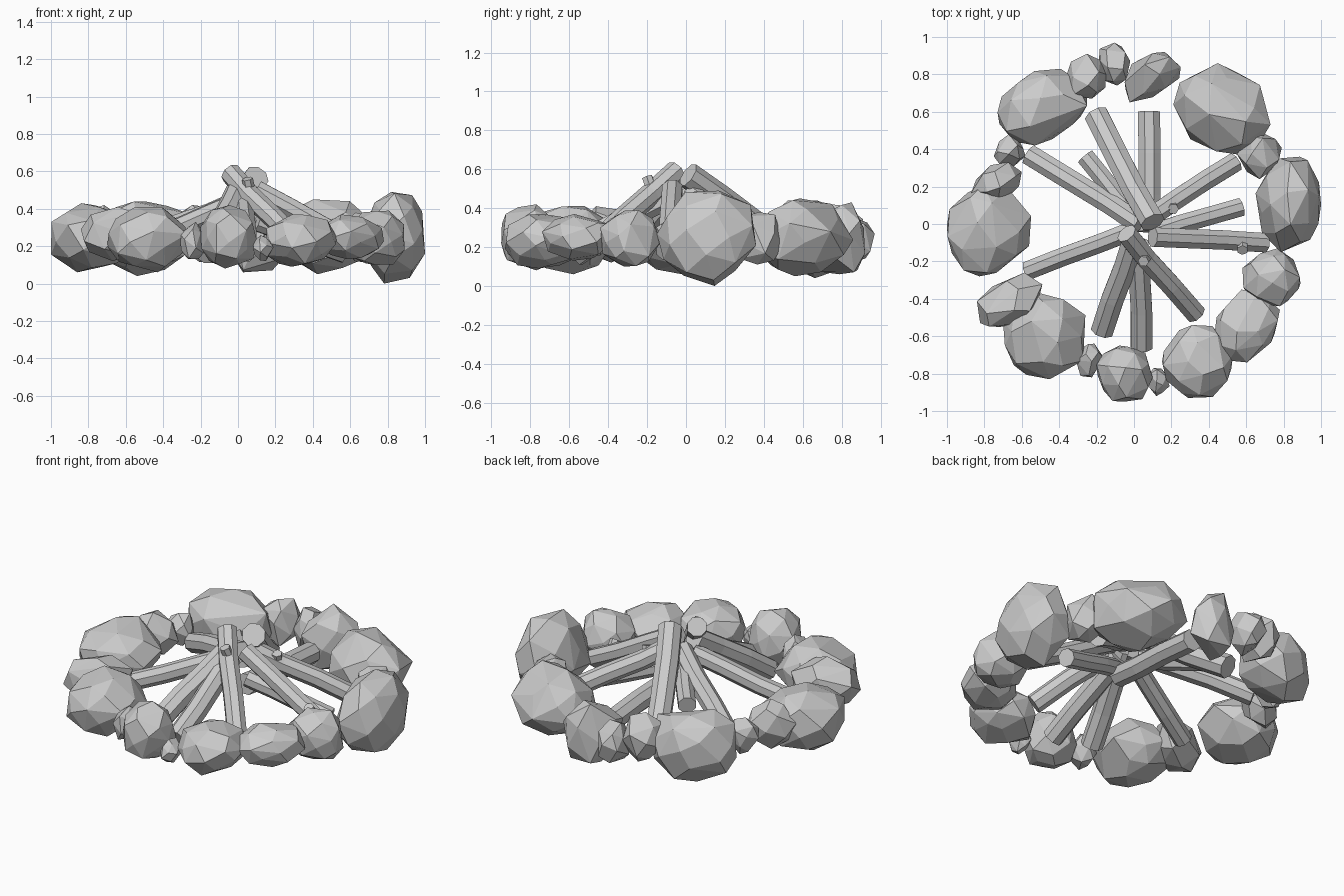
import bpy, bmesh, math, random
from mathutils import Vector, Matrix

random.seed(11)
cube = bpy.data.objects.get("Cube")
if cube:
    bpy.data.objects.remove(cube)

grey = bpy.data.materials.new("stone grey")
grey.use_nodes = True
COLOUR = (0.6, 0.6, 0.6, 1)
grey.diffuse_color = COLOUR
grey.node_tree.nodes["Principled BSDF"].inputs["Base Color"].default_value = COLOUR


def finish(bm, name):
    """Turn a bmesh into a flat-shaded object."""
    bmesh.ops.recalc_face_normals(bm, faces=bm.faces)
    mesh = bpy.data.meshes.new(name)
    bm.to_mesh(mesh)
    bm.free()
    mesh.materials.append(grey)
    obj = bpy.data.objects.new(name, mesh)
    bpy.context.collection.objects.link(obj)
    return obj


def stone(name, low, high, yaw=0, count=30, jitter=0.1):
    """Faceted boulder: hull of jittered sphere points, fitted to a box."""
    turn = Matrix.Rotation(math.radians(yaw), 3, "Z")
    spin = random.uniform(0, math.tau)
    points = []
    for i in range(count):
        z = 1 - 2 * (i + 0.5) / count
        angle = i * math.pi * (3 - math.sqrt(5)) + spin
        r = math.sqrt(1 - z * z)
        p = Vector((r * math.cos(angle), r * math.sin(angle), z))
        p += Vector([random.uniform(-jitter, jitter) for _ in range(3)])
        if yaw:
            p.x *= 1.4
        points.append(turn @ p)
    mins = [min(p[k] for p in points) for k in range(3)]
    maxs = [max(p[k] for p in points) for k in range(3)]
    bm = bmesh.new()
    for p in points:
        bm.verts.new([low[k] + (p[k] - mins[k]) / (maxs[k] - mins[k]) * (high[k] - low[k])
                      for k in range(3)])
    hull = bmesh.ops.convex_hull(bm, input=bm.verts)
    spare = [v for v in hull["geom_interior"] if isinstance(v, bmesh.types.BMVert)]
    bmesh.ops.delete(bm, geom=spare, context="VERTS")
    # Merge nearly flat neighbours into larger facets
    bmesh.ops.dissolve_limit(bm, angle_limit=math.radians(8), verts=bm.verts, edges=bm.edges)
    return finish(bm, name)


def log(name, start, end, radius, sides=8, bend=0.008):
    """Slightly crooked branch lofted through rings from start to end."""
    start, end = Vector(start), Vector(end)
    frame = (end - start).to_track_quat("Z", "Y").to_matrix()
    bm = bmesh.new()
    rings = []
    for t in (0, 0.35, 0.7, 1):
        centre = start.lerp(end, t)
        if 0 < t < 1:
            centre += frame @ Vector((random.uniform(-bend, bend), random.uniform(-bend, bend), 0))
        ring = []
        for s in range(sides):
            a = math.tau * (s + 0.5) / sides
            ring.append(bm.verts.new(centre + frame @ Vector((math.cos(a), math.sin(a), 0)) * radius))
        rings.append(ring)
    for lower, upper in zip(rings, rings[1:]):
        for s in range(sides):
            n = (s + 1) % sides
            bm.faces.new((lower[s], lower[n], upper[n], upper[s]))
    bm.faces.new(rings[0])
    bm.faces.new(rings[-1])
    return finish(bm, name)


# Ring of large stones: low corner, high corner, yaw of the long axis
large = [
    ((-1.0, -0.28, 0.06), (-0.55, 0.21, 0.43), 0),
    ((-0.73, 0.42, 0.04), (-0.25, 0.83, 0.44), 20),
    ((0.21, 0.37, 0.05), (0.73, 0.86, 0.45), -20),
    ((0.65, -0.15, 0.0), (1.0, 0.36, 0.49), 0),
    ((-0.7, -0.83, 0.06), (-0.26, -0.36, 0.41), 0),
    ((0.15, -0.93, 0.09), (0.53, -0.54, 0.37), 0),
    ((0.43, -0.74, 0.13), (0.78, -0.35, 0.37), 70),
    ((-0.2, -0.95, 0.08), (0.1, -0.65, 0.42), 0),
    ((0.58, -0.44, 0.1), (0.89, -0.13, 0.39), 0),
]
for i, (low, high, yaw) in enumerate(large):
    stone(f"large_stone_{i + 1}", low, high, yaw)

# Smaller stones filling the gaps
small = [
    ((-0.87, 0.13, 0.14), (-0.6, 0.33, 0.42), 20),
    ((-0.75, 0.31, 0.15), (-0.58, 0.48, 0.36), 0),
    ((-0.37, 0.67, 0.14), (-0.15, 0.91, 0.42), 0),
    ((-0.19, 0.74, 0.12), (-0.02, 0.97, 0.36), 0),
    ((-0.05, 0.65, 0.06), (0.25, 0.92, 0.43), 40),
    ((0.55, 0.24, 0.11), (0.79, 0.5, 0.38), 0),
    ((0.08, -0.92, 0.12), (0.19, -0.77, 0.26), 0),
    ((-0.31, -0.82, 0.13), (-0.16, -0.64, 0.33), 0),
    ((-0.84, -0.55, 0.12), (-0.49, -0.26, 0.41), 35),
]
for i, (low, high, yaw) in enumerate(small):
    stone(f"small_stone_{i + 1}", low, high, yaw, count=18, jitter=0.13)

# Logs leaning together in the middle: outer end, inner end, radius
logs = [
    ((-0.2, 0.58, 0.17), (0.1, 0.01, 0.57), 0.069),
    ((0.33, -0.48, 0.2), (-0.04, -0.05, 0.59), 0.058),
    ((-0.17, -0.57, 0.16), (0.0, -0.08, 0.5), 0.065),
    ((-0.56, 0.37, 0.21), (0.03, 0.0, 0.45), 0.06),
    ((-0.57, -0.25, 0.2), (-0.02, -0.04, 0.43), 0.054),
    ((0.04, -0.66, 0.17), (0.02, -0.1, 0.45), 0.062),
    ((0.7, -0.1, 0.18), (0.1, -0.07, 0.5), 0.056),
    ((0.54, 0.33, 0.2), (0.08, 0.03, 0.47), 0.056),
    ((0.57, 0.09, 0.16), (0.1, -0.05, 0.33), 0.053),
    ((0.08, 0.6, 0.23), (0.08, -0.04, 0.28), 0.064),
    ((-0.26, 0.36, 0.32), (0.0, 0.05, 0.38), 0.053),
]
for i, (outer, inner, radius) in enumerate(logs):
    log(f"log_{i + 1}", outer, inner, radius)

# Short twig stubs standing off three of the logs
stubs = [
    ((0.07, -0.17, 0.47), (0.05, -0.2, 0.56)),
    ((0.2, 0.1, 0.39), (0.21, 0.08, 0.46)),
    ((0.58, -0.1, 0.25), (0.58, -0.14, 0.31)),
]
for i, (base, tip) in enumerate(stubs):
    log(f"twig_stub_{i + 1}", base, tip, 0.03, sides=6, bend=0)
